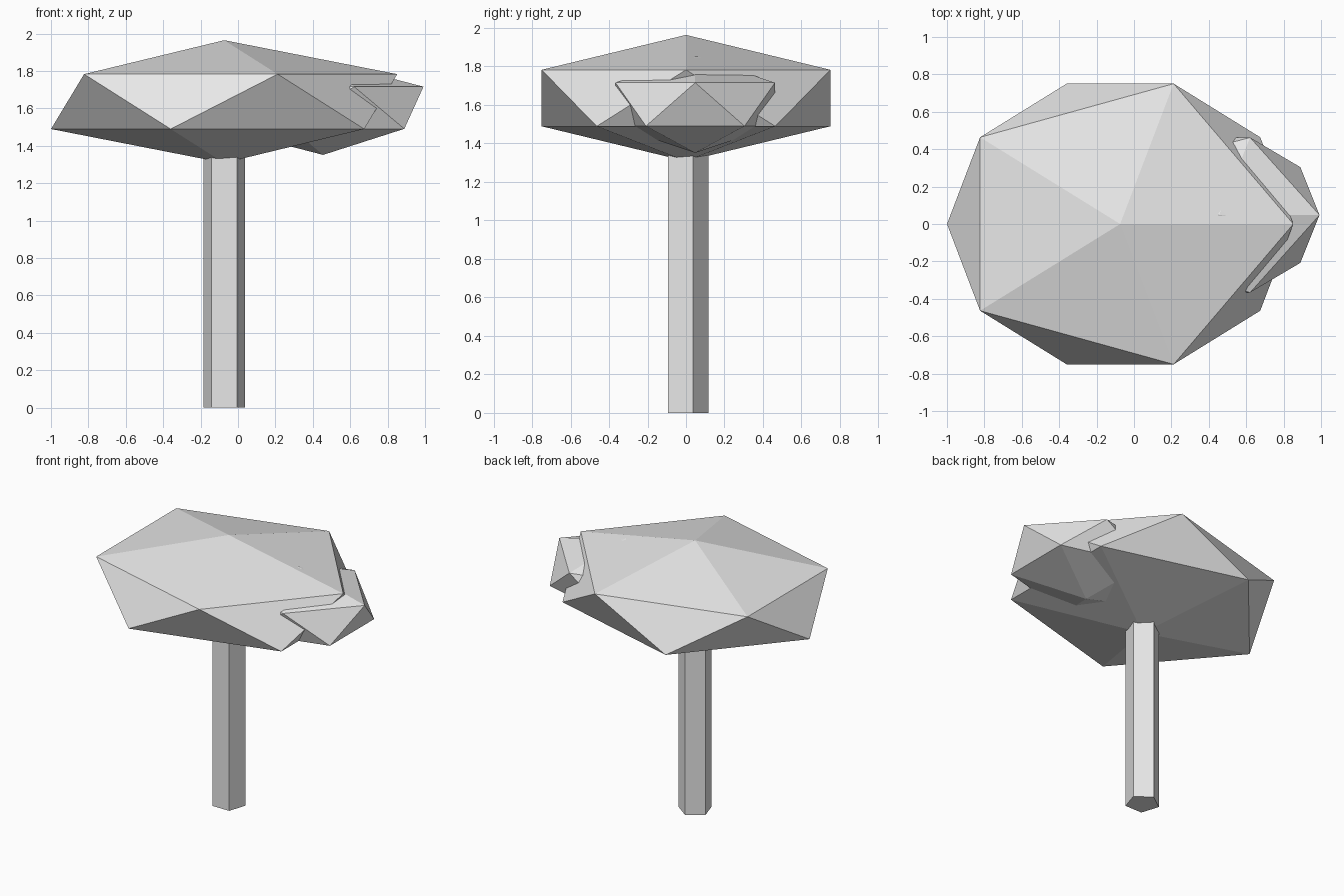
import bpy

if "Cube" in bpy.data.objects:
    bpy.data.objects.remove(bpy.data.objects["Cube"])

# One flat grey for the whole tree
grey = bpy.data.materials.new("light grey")
grey.diffuse_color = (0.8, 0.8, 0.8, 1.0)
grey.use_nodes = True
grey.node_tree.nodes["Principled BSDF"].inputs["Base Color"].default_value = grey.diffuse_color


def finish(name, scale=(1, 1, 1)):
    ob = bpy.context.object
    ob.name = name
    ob.scale = scale
    ob.data.materials.append(grey)
    bpy.ops.object.transform_apply(location=False, rotation=False, scale=True)
    bpy.ops.object.shade_flat()
    return ob


def foliage(name, centre, radii):
    # Squashed 20-sided ball of leaves
    bpy.ops.mesh.primitive_ico_sphere_add(subdivisions=1, radius=1, location=centre)
    return finish(name, radii)


# Trunk: five-sided post running up into the canopy
height = 1.45
bpy.ops.mesh.primitive_cylinder_add(vertices=5, radius=0.116, depth=height,
                                    location=(-0.074, 0, height / 2))
finish("trunk")

# Canopy and its smaller side clump
foliage("main_canopy", (-0.074, 0, 1.636), (1.035, 0.882, 0.328))
foliage("side_clump", (0.455, 0.048, 1.603), (0.60, 0.487, 0.252))
